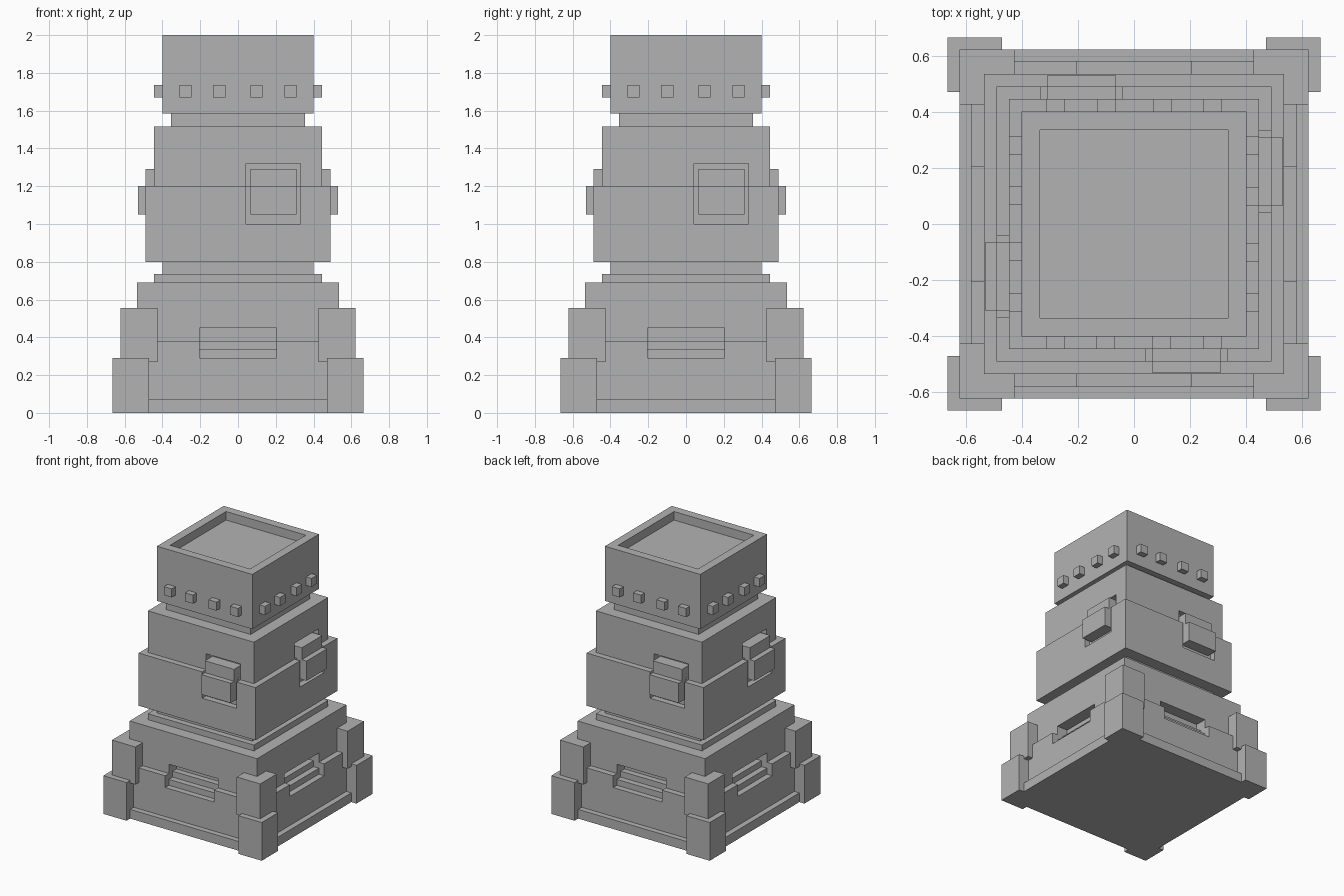
import bpy, bmesh
from math import pi
from mathutils import Matrix

cube = bpy.data.objects.get("Cube")
if cube:
    bpy.data.objects.remove(cube, do_unlink=True)

stone = bpy.data.materials.new("grey_stone")
stone.use_nodes = True
GREY = (0.45, 0.45, 0.45, 1)
stone.diffuse_color = GREY
stone.node_tree.nodes["Principled BSDF"].inputs["Base Color"].default_value = GREY


def finish(name, bm):
    bmesh.ops.recalc_face_normals(bm, faces=bm.faces)
    mesh = bpy.data.meshes.new(name)
    bm.to_mesh(mesh)
    bm.free()
    mesh.materials.append(stone)
    obj = bpy.data.objects.new(name, mesh)
    bpy.context.collection.objects.link(obj)
    return obj


def four_sided(name, spans, profile):
    """Extrude an (outward, height) profile over each sideways span, on all four sides."""
    bm = bmesh.new()
    for side in range(4):
        turn = Matrix.Rotation(side * pi / 2, 4, "Z")
        for x0, x1 in spans:
            face = bm.faces.new([bm.verts.new((x0, -out, z)) for out, z in profile])
            new = bmesh.ops.extrude_face_region(bm, geom=[face])["geom"]
            moved = [v for v in new if isinstance(v, bmesh.types.BMVert)]
            bmesh.ops.translate(bm, vec=(x1 - x0, 0, 0), verts=moved)
            bmesh.ops.transform(bm, matrix=turn, verts=list(face.verts) + moved)
    return finish(name, bm)


def rect(out0, out1, z0, z1):
    return [(out0, z0), (out1, z0), (out1, z1), (out0, z1)]


# Tower body: stacked square tiers with a sunken roof
tiers = [(0.622, 0, 0.07), (0.58, 0.07, 0.38), (0.535, 0.38, 0.69),
         (0.445, 0.69, 0.735), (0.4, 0.735, 0.8), (0.49, 0.8, 1.2),
         (0.445, 1.2, 1.515), (0.355, 1.515, 1.585), (0.4, 1.585, 2)]
outline = [(r, z) for r, low, high in tiers for z in (low, high)]
outline += [(0.335, 2), (0.335, 1.935)]
bm = bmesh.new()
rings = [[bm.verts.new((sx * r, sy * r, z))
          for sx, sy in ((-1, -1), (1, -1), (1, 1), (-1, 1))] for r, z in outline]
for low, high in zip(rings, rings[1:]):
    for i in range(4):
        j = (i + 1) % 4
        bm.faces.new((low[i], low[j], high[j], high[i]))
bm.faces.new(rings[0])
bm.faces.new(rings[-1])
body = finish("tower_body", bm)

# Stepped slots in the base and window recesses in the middle
slot = [(0.7, 0.29), (0.535, 0.29), (0.535, 0.335), (0.49, 0.335),
        (0.49, 0.38), (0.445, 0.38), (0.445, 0.45), (0.7, 0.45)]
recess = [(0.6, 1.0), (0.445, 1.0), (0.445, 1.2), (0.4, 1.2), (0.4, 1.32), (0.6, 1.32)]
bpy.context.view_layer.objects.active = body
for name, span, profile in (("slot_cutter", (-0.205, 0.205), slot),
                            ("recess_cutter", (0.043, 0.332), recess)):
    cutter = four_sided(name, [span], profile)
    cutter.hide_render = True
    cut = body.modifiers.new(name, "BOOLEAN")
    cut.operation = "DIFFERENCE"
    cut.solver = "EXACT"
    cut.object = cutter
    bpy.ops.object.modifier_apply(modifier=name)
    bpy.data.objects.remove(cutter, do_unlink=True)

# Stepped blocks standing in the recesses
four_sided("window_block", [(0.065, 0.31)],
           [(0.39, 1.05), (0.53, 1.05), (0.53, 1.2), (0.49, 1.2), (0.49, 1.29), (0.39, 1.29)])

# Row of studs around the cap
four_sided("cap_studs", [(c - 0.033, c + 0.033) for c in (-0.278, -0.1, 0.098, 0.278)],
           rect(0.39, 0.445, 1.67, 1.735))

# Two-stage corner buttresses
four_sided("lower_buttress", [(0.47, 0.665)], rect(0.47, 0.665, 0, 0.29))
four_sided("upper_buttress", [(0.425, 0.622)], rect(0.425, 0.622, 0.27, 0.555))
